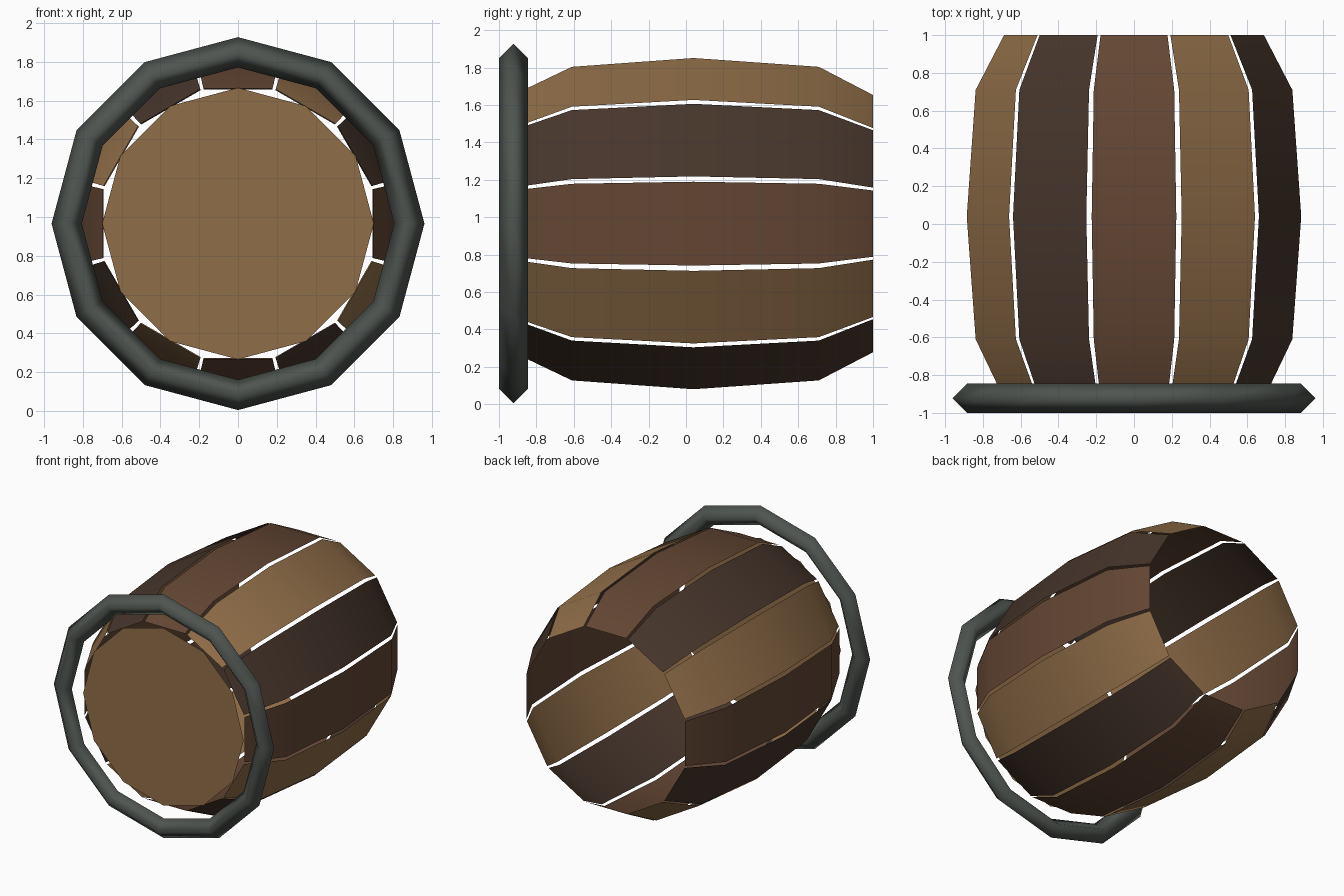
import bpy, math
from mathutils import Matrix

if "Cube" in bpy.data.objects:
    bpy.data.objects.remove(bpy.data.objects["Cube"])

CZ = 0.966  # height of the barrel axis


def mat(name, rgb):
    m = bpy.data.materials.new(name)
    m.diffuse_color = (*rgb, 1)
    m.use_nodes = True
    m.node_tree.nodes["Principled BSDF"].inputs["Base Color"].default_value = m.diffuse_color
    return m


tan = mat("tan_wood", (0.28, 0.155, 0.065))
red = mat("red_brown_wood", (0.125, 0.062, 0.034))
dark = mat("dark_wood", (0.062, 0.036, 0.024))
iron = mat("grey_iron", (0.078, 0.09, 0.08))


def mesh_object(name, verts, faces, material, smooth):
    me = bpy.data.meshes.new(name)
    me.from_pydata(verts, [], faces)
    me.materials.append(material)
    for p in me.polygons:
        p.use_smooth = smooth
    ob = bpy.data.objects.new(name, me)
    bpy.context.collection.objects.link(ob)
    return ob


# Twelve thin bowed staves with gaps; the back end is open
profile = [(-0.915, 0.697, 0.178), (-0.61, 0.845, 0.213), (0.04, 0.893, 0.224),
           (0.71, 0.845, 0.213), (1.0, 0.692, 0.177)]  # y, radius, half width
for i in range(12):
    verts = [(s * w, y, r) for y, r, w in profile for s in (-1, 1)]
    faces = [(2 * k, 2 * k + 1, 2 * k + 3, 2 * k + 2) for k in range(len(profile) - 1)]
    ob = mesh_object(f"stave_{i + 1}", verts, faces, (red, tan, dark)[i % 3], True)
    ob.data.transform(Matrix.Translation((0, 0, CZ)) @ Matrix.Rotation(i * math.pi / 6, 4, 'Y'))

# Flat twelve-sided lid at the front
lid = [(0.7 * math.cos(i * math.pi / 6), -0.93, CZ + 0.7 * math.sin(i * math.pi / 6))
       for i in range(12)]
mesh_object("front_lid", lid, [tuple(range(12))], tan, False)

# Iron hoop with a diamond section
bpy.ops.mesh.primitive_torus_add(major_segments=12, minor_segments=4, major_radius=0.883,
                                 minor_radius=0.078, location=(0, -0.922, CZ),
                                 rotation=(math.pi / 2, 0, 0))
hoop = bpy.context.object
hoop.name = "front_hoop"
hoop.data.materials.append(iron)
bpy.ops.object.shade_smooth()
